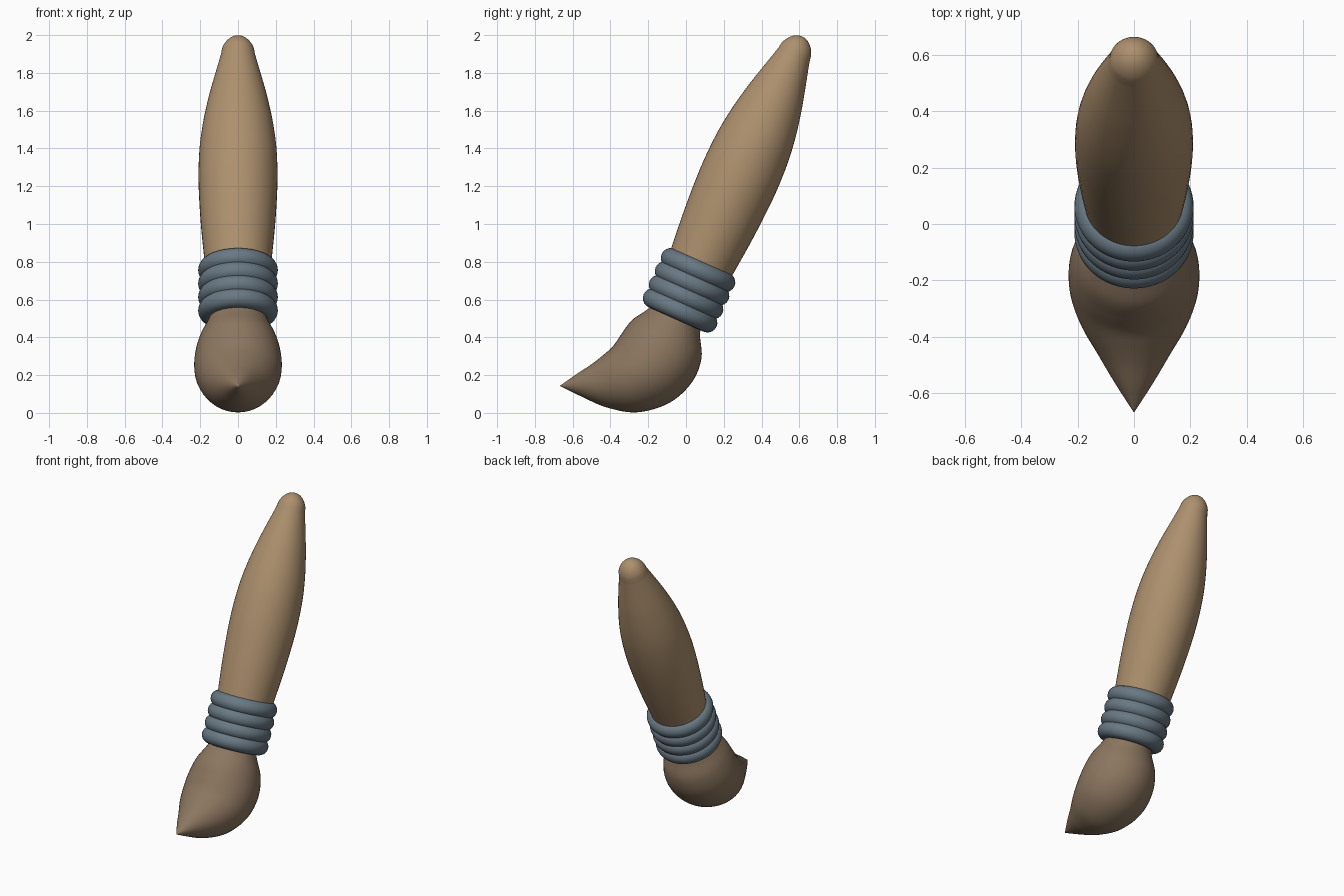
import bpy, bmesh, math
from mathutils import Vector

if "Cube" in bpy.data.objects:
    bpy.data.objects.remove(bpy.data.objects["Cube"])

TILT = math.radians(24)
AXIS = Vector((0, math.sin(TILT), math.cos(TILT)))
SIDE = Vector((0, math.cos(TILT), -math.sin(TILT)))
BASE = Vector((0, -0.03, 0.545))   # axis point at the lowest band


def material(name, rgb):
    m = bpy.data.materials.new(name)
    m.diffuse_color = (*rgb, 1)
    m.use_nodes = True
    m.node_tree.nodes["Principled BSDF"].inputs["Base Color"].default_value = m.diffuse_color
    return m


def smooth_rows(rows, steps):
    """Catmull-Rom interpolation of section rows."""
    pts = [Vector(r) for r in rows]
    pts = [2 * pts[0] - pts[1]] + pts + [2 * pts[-1] - pts[-2]]
    out = []
    for i in range(1, len(pts) - 2):
        a, b, c, d = pts[i - 1:i + 3]
        for k in range(steps):
            t = k / steps
            out.append(0.5 * (2 * b + (c - a) * t + (2 * a - 5 * b + 4 * c - d) * t ** 2
                              + (3 * b - a - 3 * c + d) * t ** 3))
    return out + [pts[-2]]


def loft(name, sections, mat, n=48):
    """sections: (centre, half vector in the side plane, half width in x)."""
    bm = bmesh.new()
    rings = []
    for c, h, w in sections:
        rings.append([bm.verts.new(c + h * math.cos(2 * math.pi * k / n)
                      + Vector((w * math.sin(2 * math.pi * k / n), 0, 0))) for k in range(n)])
    for a, b in zip(rings, rings[1:]):
        for k in range(n):
            bm.faces.new((a[k], a[(k + 1) % n], b[(k + 1) % n], b[k]))
    bm.faces.new(rings[0])
    bmesh.ops.remove_doubles(bm, verts=bm.verts, dist=1e-5)
    bmesh.ops.recalc_face_normals(bm, faces=bm.faces)
    me = bpy.data.meshes.new(name)
    bm.to_mesh(me)
    bm.free()
    me.materials.append(mat)
    me.polygons.foreach_set("use_smooth", [True] * len(me.polygons))
    ob = bpy.data.objects.new(name, me)
    bpy.context.collection.objects.link(ob)


wood = material("wood", (0.42, 0.28, 0.155))
metal = material("band_metal", (0.14, 0.19, 0.23))
hair = material("bristle_hair", (0.26, 0.18, 0.115))

# Handle: swollen tapered rod with a rounded tip (distance along axis, radius)
profile = smooth_rows([(0, 0.15), (0.27, 0.176), (0.5, 0.197), (0.74, 0.209), (0.93, 0.204),
                       (1.08, 0.186), (1.22, 0.158), (1.32, 0.133), (1.42, 0.106),
                       (1.48, 0.090)], 5)
for k in range(1, 11):
    a = math.radians(20 + 7 * k)
    profile.append(Vector((1.451 + 0.135 * math.sin(a) - 0.001, 0.0958 * math.cos(a))))
profile[-1].y = 0
loft("handle", [(BASE + AXIS * t, SIDE * r, r) for t, r in profile], wood)

# Bands: four stacked rings around the neck
for i in range(4):
    bpy.ops.mesh.primitive_torus_add(major_segments=64, minor_segments=20,
                                     major_radius=0.159, minor_radius=0.052,
                                     location=BASE + AXIS * (0.078 * i - 0.003),
                                     rotation=(-TILT, 0, 0))
    ob = bpy.context.object
    ob.name = f"band_{i + 1}"
    ob.data.materials.append(metal)
    bpy.ops.object.shade_smooth()

# Bristles: bent tuft (upper y, z, lower y, z, half width)
tuft = smooth_rows([(-0.13, 0.63, 0.12, 0.51, 0.13), (-0.195, 0.555, 0.075, 0.43, 0.155),
                    (-0.285, 0.492, 0.082, 0.29, 0.205), (-0.34, 0.42, 0.03, 0.16, 0.23),
                    (-0.385, 0.355, -0.09, 0.052, 0.226), (-0.43, 0.313, -0.26, 0.003, 0.19),
                    (-0.50, 0.258, -0.42, 0.029, 0.127), (-0.58, 0.205, -0.55, 0.085, 0.066),
                    (-0.668, 0.143, -0.668, 0.143, 0)], 6)
sections = []
for y1, z1, y2, z2, w in tuft:
    up, low = Vector((0, y1, z1)), Vector((0, y2, z2))
    sections.append(((up + low) / 2, (low - up) / 2, w))
loft("bristles", sections, hair)
